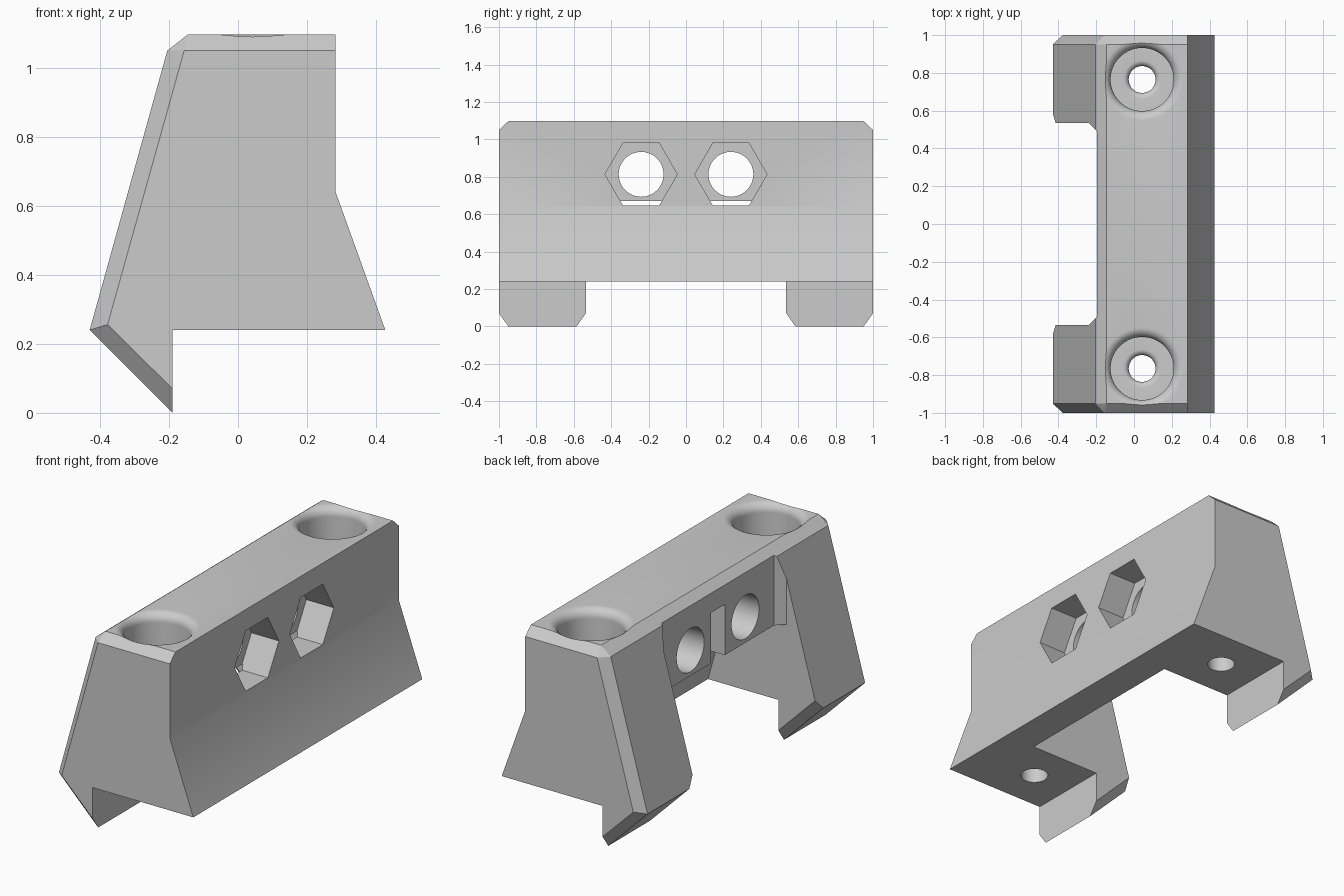
import bpy, bmesh
from math import sin, cos, pi, radians, sqrt
from mathutils import Vector

cube = bpy.data.objects.get("Cube")
if cube:
    bpy.data.objects.remove(cube, do_unlink=True)

grey = bpy.data.materials.new("plain grey")
grey.use_nodes = True
COLOUR = (0.6, 0.6, 0.6, 1)
grey.diffuse_color = COLOUR
grey.node_tree.nodes["Principled BSDF"].inputs["Base Color"].default_value = COLOUR


def loft(name, loops):
    """Closed solid skinned through loops of equal length."""
    bm = bmesh.new()
    rings = [[bm.verts.new(p) for p in loop] for loop in loops]
    n = len(rings[0])
    for a, b in zip(rings, rings[1:]):
        for i in range(n):
            j = (i + 1) % n
            bm.faces.new((a[i], a[j], b[j], b[i]))
    bm.faces.new(rings[0])
    bm.faces.new(rings[-1])
    bmesh.ops.remove_doubles(bm, verts=bm.verts, dist=0.0005)
    bmesh.ops.recalc_face_normals(bm, faces=bm.faces)
    mesh = bpy.data.meshes.new(name)
    bm.to_mesh(mesh)
    bm.free()
    mesh.materials.append(grey)
    obj = bpy.data.objects.new(name, mesh)
    bpy.context.collection.objects.link(obj)
    return obj


def along_y(profile, y):
    return [(x, y, z) for x, z in profile]


def circle(r, n, turn=0.0):
    return [(r * cos(turn + 2 * pi * i / n), r * sin(turn + 2 * pi * i / n)) for i in range(n)]


# Body: side profile, with a smaller profile at each end for the chamfer
full = [(-.43, .24), (-.205, 1.05), (-.145, 1.097), (.283, 1.097),
        (.283, .64), (.427, .24), (-.19, .24), (-.19, 0)]
end = [(-.378, .256), (-.156, 1.05), (-.156, 1.05), (.283, 1.05),
       (.283, .64), (.427, .24), (-.19, .24), (-.19, .07)]
body = loft("clamp_body", [along_y(end, -1), along_y(full, -.95),
                           along_y(full, .95), along_y(end, 1)])


def cut(cutter):
    cutter.hide_render = True
    mod = body.modifiers.new("cut", "BOOLEAN")
    mod.operation = "DIFFERENCE"
    mod.solver = "EXACT"
    mod.object = cutter
    bpy.context.view_layer.objects.active = body
    bpy.ops.object.modifier_apply(modifier=mod.name)
    bpy.data.objects.remove(cutter, do_unlink=True)


# Deep cavity between the legs
LEG = .535
cavity = [(-.6, -.1), (-.6, .67), (.12, .67), (.24, .24), (.24, -.1)]
cut(loft("cavity_cutter", [along_y(cavity, -LEG), along_y(cavity, LEG)]))

# Shallow upper recess with angled corners
recess = [(-.195, -.49), (-.24, -LEG), (-.6, -LEG), (-.6, LEG), (-.24, LEG), (-.195, .49)]
cut(loft("recess_cutter", [[(x, y, z) for x, y in recess] for z in (.6, 1.2)]))

# Slot between the cross holes
slot = [(-.3, .6), (-.3, .95), (-.05, .95), (-.05, .6)]
cut(loft("slot_cutter", [along_y(slot, -.06), along_y(slot, .06)]))

# Chamfers on the inner edges of the slanted feet
corner = Vector((-.43, 0, .24))
down = Vector((1, 0, -1)).normalized()
out = Vector((-1, 0, -1)).normalized()
for s in (-1, 1):
    wedge = [(.525, -.06), (.605, .02), (.525, .02)]
    cut(loft("foot_chamfer_cutter",
             [[corner + down * t + out * d + Vector((0, s * y, 0)) for y, d in wedge]
              for t in (-.1, .42)]))

# Cross holes with hexagonal nut pockets
for s in (-1, 1):
    for r, n, x0 in ((.12, 48, -.5), (.193, 6, .115)):
        cut(loft("cross_hole_cutter",
                 [[(x, s * .24 + a, .813 + b) for a, b in circle(r, n)] for x in (x0, .5)]))

# Vertical screw holes: rounded seat, counterbore and flared mouth
STEPS = 8
quarter = [i * pi / 2 / STEPS for i in range(STEPS + 1)]
screw = [(.071, -.1)]
screw += [(.101 - .03 * cos(a), .42 + .03 * sin(a)) for a in quarter]
screw += [(.167, .45)]
screw += [(.217 - .05 * cos(a), 1.047 + .05 * sin(a)) for a in quarter]
screw += [(.217, 1.2)]
for s in (-1, 1):
    cut(loft("screw_hole_cutter",
             [[(.043 + a, s * .765 + b, z) for a, b in circle(r, 64)] for r, z in screw]))

# Smooth the round surfaces and keep the edges sharp
bpy.ops.object.select_all(action="DESELECT")
body.select_set(True)
bpy.context.view_layer.objects.active = body
bpy.ops.object.shade_smooth_by_angle(angle=radians(30))
